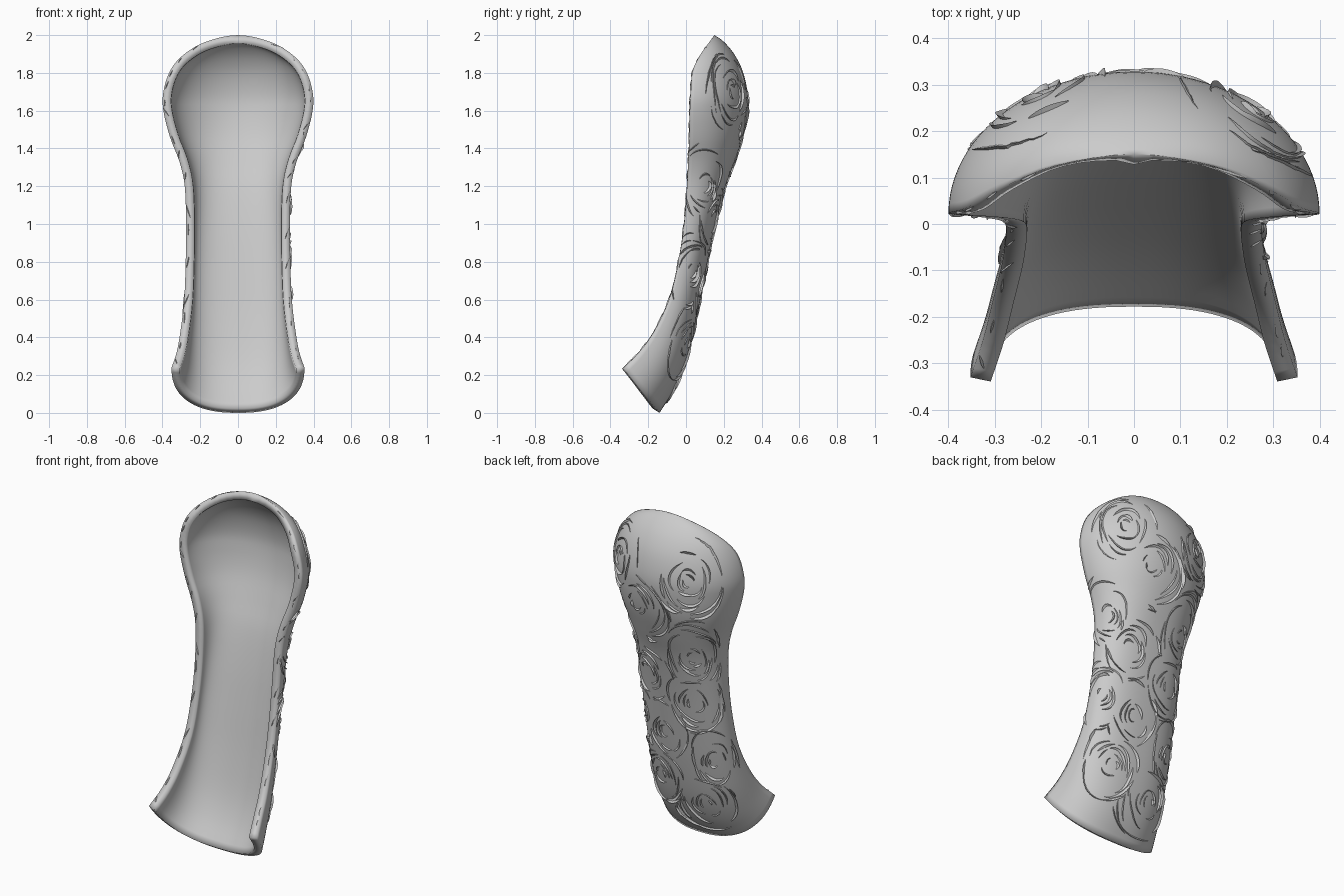
import bpy, bmesh, math, random
from mathutils import Vector
from mathutils.bvhtree import BVHTree

random.seed(4)
if "Cube" in bpy.data.objects:
    bpy.data.objects.remove(bpy.data.objects["Cube"])

grey = bpy.data.materials.new("plain_grey")
grey.use_nodes = True
grey.diffuse_color = (0.6, 0.6, 0.6, 1)
grey.node_tree.nodes["Principled BSDF"].inputs["Base Color"].default_value = (0.6, 0.6, 0.6, 1)

# Stations from foot to crown: half width, rim y, rim z, back y, back z
STATIONS = [
    (.352, -.33, .24, -.14, 0), (.325, -.25, .32, -.06, .13), (.305, -.17, .43, 0, .28),
    (.285, -.09, .6, .055, .5), (.277, -.04, .8, .105, .75), (.275, -.01, 1, .15, .97),
    (.282, .005, 1.2, .2, 1.17), (.31, .012, 1.33, .25, 1.31), (.36, .018, 1.46, .3, 1.46),
    (.395, .02, 1.6, .325, 1.6), (.395, .025, 1.7, .325, 1.7), (.36, .035, 1.81, .3, 1.81),
    (.29, .075, 1.895, .255, 1.9), (.17, .125, 1.965, .2, 1.965), (0, .15, 2, .15, 2)]
LAST = len(STATIONS) - 1
first = tuple(2 * a - b for a, b in zip(STATIONS[0], STATIONS[1]))
PADDED = [first] + STATIONS + [(-.17, .125, 1.965, .1, 2.03)]


def station(t):
    """Smoothly interpolated station at t between 0 and LAST."""
    i = min(int(t), LAST - 1)
    f = t - i
    return [0.5 * (2 * b + (c - a) * f + (2 * a - 5 * b + 4 * c - d) * f * f
                   + (3 * b - a - 3 * c + d) * f ** 3)
            for a, b, c, d in zip(*PADDED[i:i + 4])]


def surface(t, angle):
    """Point on the outer skin; angle runs from rim to rim through the back."""
    w, yf, zf, yb, zb = station(t)
    blend = min(max((zf - 1.2) / 0.4, 0), 1)
    power = 2 / (2.4 - 0.4 * blend)
    s, c = math.sin(angle), max(math.cos(angle), 0)
    depth = c ** power
    return Vector((w * math.copysign(abs(s) ** power, s),
                   yf + (yb - yf) * depth, zf + (zb - zf) * depth))


def finish(bm, name):
    mesh = bpy.data.meshes.new(name)
    bm.to_mesh(mesh)
    bm.free()
    obj = bpy.data.objects.new(name, mesh)
    bpy.context.collection.objects.link(obj)
    mesh.materials.append(grey)
    return obj


def smooth(obj, degrees):
    bpy.ops.object.select_all(action='DESELECT')
    obj.select_set(True)
    bpy.context.view_layer.objects.active = obj
    bpy.ops.object.shade_smooth_by_angle(angle=math.radians(degrees))


# Shell: lofted half tube, thickened inwards
ROWS, COLS = LAST * 4, 48
bm = bmesh.new()
grid = [[bm.verts.new(surface(i / 4, math.pi * (j / COLS - 0.5))) for j in range(COLS + 1)]
        for i in range(ROWS + 1)]
for low, high in zip(grid, grid[1:]):
    for j in range(COLS):
        bm.faces.new((low[j], high[j], high[j + 1], low[j + 1]))
bmesh.ops.remove_doubles(bm, verts=bm.verts, dist=0.0005)
shell = finish(bm, "shell")
solid = shell.modifiers.new("thickness", 'SOLIDIFY')
solid.thickness = 0.045
solid.offset = -1
smooth(shell, 40)
bpy.context.view_layer.update()
skin = BVHTree.FromObject(shell, bpy.context.evaluated_depsgraph_get())

# Bark: tapered carved ridges that hug the skin
bark = bmesh.new()


def ridge(path, width, height):
    """Lay a tapered three-sided ridge along (point, normal, outward) samples."""
    rings = []
    for k, (p, n, side) in enumerate(path):
        taper = math.sin(math.pi * (k + 0.15) / (len(path) - 0.7)) ** 0.7
        w, h = width * taper, height * taper
        rings.append([bark.verts.new(q) for q in (
            p - side * w - n * 0.004, p + side * w * 0.5 + n * h, p + side * w * 0.5 - n * 0.004)])
    for a, b in zip(rings, rings[1:]):
        for k in range(3):
            bark.faces.new((a[k], a[k - 1], b[k - 1], b[k]))
    bark.faces.new(rings[0])
    bark.faces.new(rings[-1][::-1])


# Knots: height and angle around the back in degrees
KNOTS = [(1.7, 42), (1.48, 18), (1.04, 30), (.66, 12), (.36, 28),
         (1.7, -32), (1.2, -33), (.9, -25), (.53, -42), (.24, -18), (.75, 62), (1.2, 65)]


def knot_centre(z, degrees):
    t = min((k * 0.05 for k in range(LAST * 20)),
            key=lambda k: abs(surface(k, math.radians(degrees)).z - z))
    return surface(t, math.radians(degrees))


centres = [knot_centre(*k) for k in KNOTS]


def arc(centre, radius, start, sweep, squash):
    """Samples of an arc on the skin, cut off where another knot is nearer."""
    normal = skin.find_nearest(centre + Vector((0, 0.001, 0)))[1]
    across = Vector((0, 0, 1)).cross(normal).normalized()
    up = normal.cross(across)
    count = max(int(sweep * radius / 0.014), 6)
    path = []
    for k in range(count + 1):
        a = start + sweep * k / count
        wobble = radius * (1 + 0.07 * math.sin(3 * a + radius * 40))
        out = across * math.cos(a) * squash + up * math.sin(a)
        target = centre + out * wobble
        p, n, _, dist = skin.find_nearest(target)
        gap = target - p
        blocked = any((p - c).length < radius * 0.85 for c in centres if c is not centre)
        if blocked or dist > 0.14 or n.dot(normal) < 0.2 or (gap - n * gap.dot(n)).length > 0.01:
            if len(path) > 4:
                break
            path = []
            continue
        path.append((p, n, (out - n * out.dot(n)).normalized()))
    return path


for centre in centres:
    squash = random.uniform(0.75, 0.95)
    for ring in range(9):
        radius = 0.035 + ring * 0.027
        for piece in range(2 if ring < 5 else 3):
            start = random.uniform(0, math.tau)
            path = arc(centre, radius, start, random.uniform(0.9, 2.4) / (1 + ring * 0.08), squash)
            if len(path) > 4:
                ridge(path, random.uniform(0.006, 0.011), random.uniform(0.006, 0.013))

# Chips along the front rim
for sign in (-1, 1):
    for k in range(16):
        t = 0.5 + k * 0.8 + random.uniform(-0.3, 0.3)
        slant = random.uniform(-0.015, 0.015)
        path = []
        for step in range(7):
            base = surface(t + step * 0.06, sign * math.pi / 2)
            inward = Vector((-sign * (0.012 + slant * (step - 3) / 3), -0.004, 0))
            p, n, _, _ = skin.find_nearest(base + inward)
            path.append((p, n, n.cross(Vector((0, 0, 1))).normalized()))
        ridge(path, 0.006, 0.005)

bmesh.ops.recalc_face_normals(bark, faces=bark.faces)
smooth(finish(bark, "bark_ridges"), 35)
